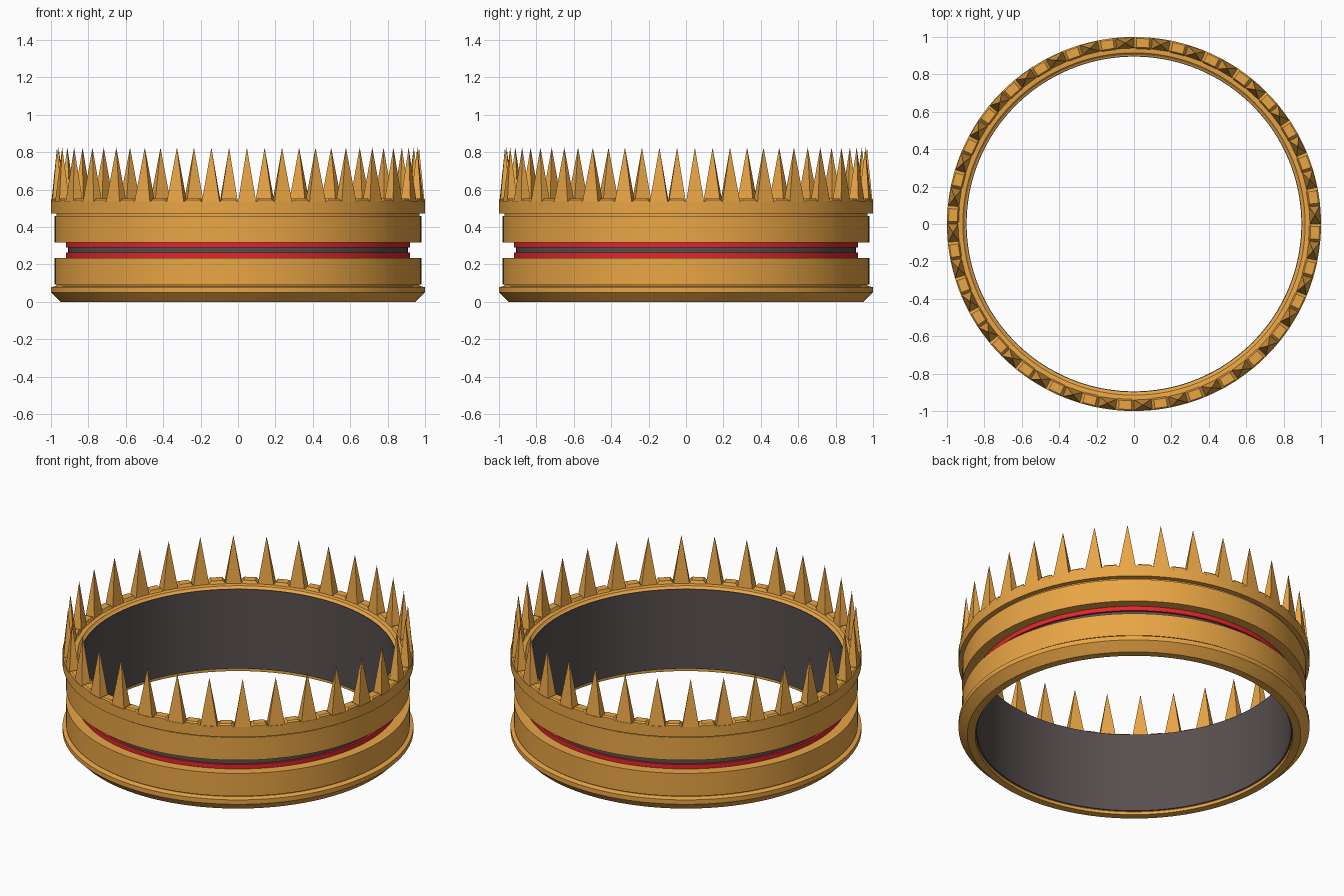
import bpy, bmesh
from math import sin, cos, pi, radians

if "Cube" in bpy.data.objects:
    bpy.data.objects.remove(bpy.data.objects["Cube"])

SEG = 128
N = 32


def material(name, rgb):
    m = bpy.data.materials.new(name)
    m.diffuse_color = (*rgb, 1)
    m.use_nodes = True
    m.node_tree.nodes["Principled BSDF"].inputs["Base Color"].default_value = m.diffuse_color
    return m


GOLD = material("gold", (0.82, 0.38, 0.06))
RED = material("red", (0.75, 0.02, 0.025))
GREY = material("dark_grey", (0.10, 0.08, 0.08))


def finish(name, bm, mat, smooth=True):
    bmesh.ops.recalc_face_normals(bm, faces=bm.faces)
    me = bpy.data.meshes.new(name)
    bm.to_mesh(me)
    bm.free()
    me.materials.append(mat)
    ob = bpy.data.objects.new(name, me)
    bpy.context.collection.objects.link(ob)
    if smooth:
        bpy.ops.object.select_all(action='DESELECT')
        ob.select_set(True)
        bpy.context.view_layer.objects.active = ob
        bpy.ops.object.shade_smooth_by_angle(angle=radians(20))
    return ob


def polar(r, a, z):
    return (r * cos(a), r * sin(a), z)


def lathe(name, profile, mat):
    """Spin a closed (radius, height) profile about z."""
    bm = bmesh.new()
    rings = [[bm.verts.new(polar(r, 2 * pi * i / SEG, z)) for r, z in profile]
             for i in range(SEG)]
    n = len(profile)
    for i in range(SEG):
        a, b = rings[i], rings[(i + 1) % SEG]
        for j in range(n):
            k = (j + 1) % n
            bm.faces.new((a[j], b[j], b[k], a[k]))
    return finish(name, bm, mat)


def band(name, r0, r1, z0, z1, mat):
    return lathe(name, [(r0, z0), (r1, z0), (r1, z1), (r0, z1)], mat)


# Lower gold body: chamfered foot, shadow groove and plain band
lathe("lower_body", [(0.905, 0.0), (0.95, 0.0), (1.0, 0.05), (1.0, 0.078),
                     (0.97, 0.085), (0.97, 0.092), (0.98, 0.092), (0.98, 0.235),
                     (0.90, 0.235), (0.90, 0.022), (0.905, 0.018)], GOLD)

# Upper gold body: plain band, shadow groove, crown rim and stepped inner lip
lathe("upper_body", [(0.90, 0.318), (0.98, 0.318), (0.98, 0.46), (0.97, 0.46),
                     (0.97, 0.472), (1.0, 0.472), (1.0, 0.535), (0.94, 0.535),
                     (0.915, 0.532), (0.905, 0.522), (0.90, 0.52)], GOLD)

# Grey inner sleeve, also seen in the slot between the red rings
band("inner_sleeve", 0.895, 0.908, 0.02, 0.52, GREY)

# Red rings in the waist
band("red_ring_lower", 0.90, 0.92, 0.235, 0.263, RED)
band("red_ring_upper", 0.90, 0.92, 0.290, 0.318, RED)

# Four-sided spikes, and the bevelled lugs filling the gaps between them
spikes, lugs = bmesh.new(), bmesh.new()
step = 2 * pi / N
half = step / 4
for i in range(N):
    a = step * (i + 0.25)
    base = [spikes.verts.new(polar(r, a + s * half, 0.53))
            for r, s in ((0.94, -1), (0.998, -1), (0.998, 1), (0.94, 1))]
    tip = spikes.verts.new(polar(0.969, a, 0.825))
    spikes.faces.new(base)
    for j in range(4):
        spikes.faces.new((base[j], base[(j + 1) % 4], tip))

    g = a + step / 2
    rows = []
    for s, z in ((-1, 0.535), (-0.7, 0.553), (0, 0.553), (0.7, 0.553), (1, 0.535)):
        rows.append([lugs.verts.new(polar(r, g + s * half, h)) for r, h in
                     ((0.935, 0.53), (0.945, z), (0.992, z), (1.0, min(z, 0.545)), (1.0, 0.53))])
    for p, q in zip(rows, rows[1:]):
        for j in range(5):
            k = (j + 1) % 5
            lugs.faces.new((p[j], q[j], q[k], p[k]))
    lugs.faces.new(rows[0])
    lugs.faces.new(rows[-1])
finish("crown_spikes", spikes, GOLD, smooth=False)
finish("rim_lugs", lugs, GOLD)
